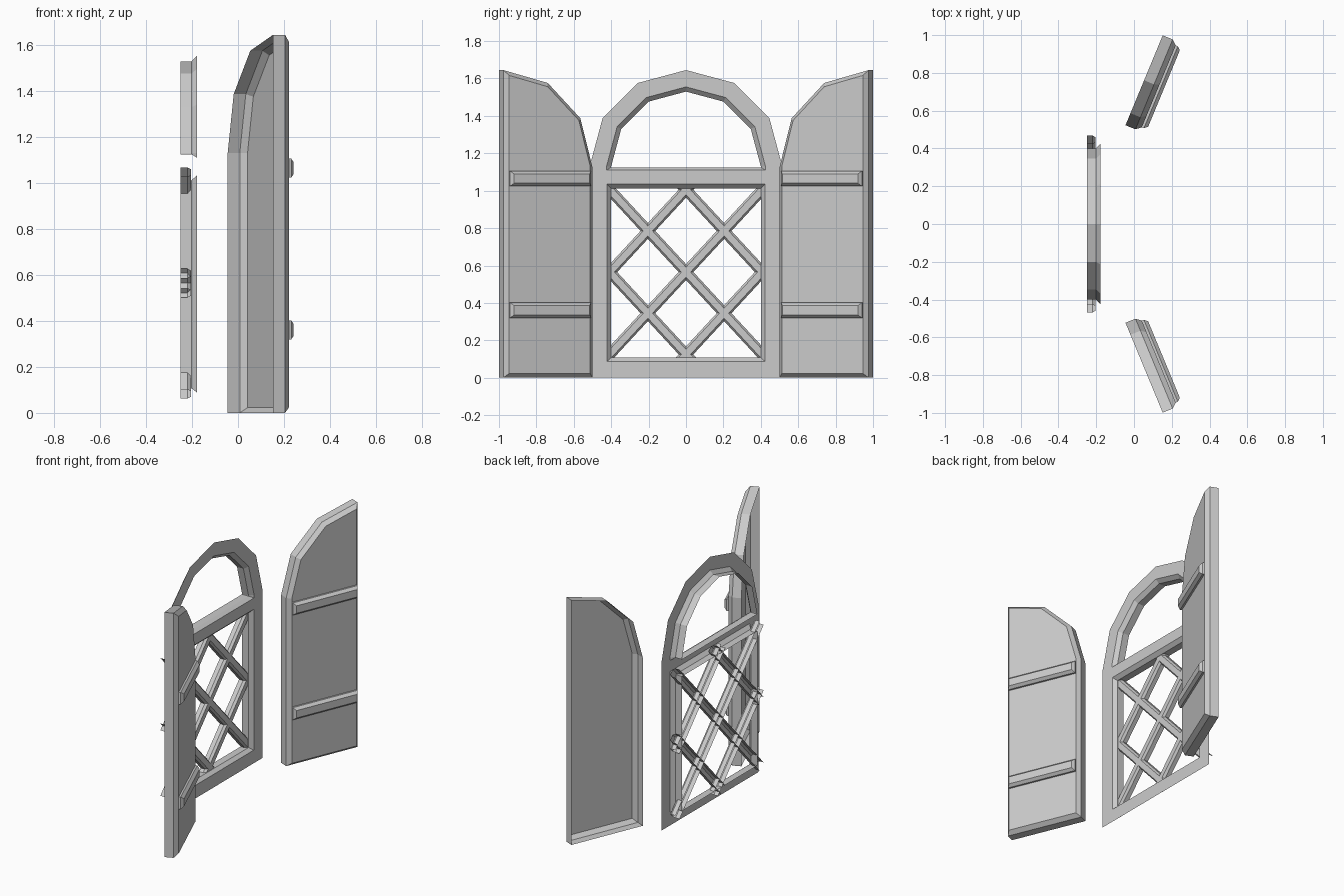
import bpy, bmesh
from math import sin, cos, radians

if "Cube" in bpy.data.objects:
    bpy.data.objects.remove(bpy.data.objects["Cube"])

SPRING = 1.13      # height where the arch begins
R = 0.515          # outer arch radius, also the shutter width


def finish(name, bm):
    """Make normals consistent, with the main visible face towards +x."""
    bmesh.ops.recalc_face_normals(bm, faces=bm.faces)
    bm.normal_update()
    front = max(bm.faces, key=lambda f: abs(f.normal.x) * f.calc_area())
    if front.normal.x < 0:
        bmesh.ops.reverse_faces(bm, faces=bm.faces)
    me = bpy.data.meshes.new(name)
    bm.to_mesh(me)
    bm.free()
    ob = bpy.data.objects.new(name, me)
    bpy.context.collection.objects.link(ob)


def skin(bm, loops, cap=False):
    """Join closed loops of points with quads; optionally close the last."""
    rings = [[bm.verts.new(p) for p in loop] for loop in loops]
    n = len(rings[0])
    for a, b in zip(rings, rings[1:]):
        for i in range(n):
            j = (i + 1) % n
            bm.faces.new((a[i], a[j], b[j], b[i]))
    if cap:
        bm.faces.new(rings[-1])
    return rings


def arch(r, bottom):
    """Arched outline in y, z."""
    arc = [(-r * cos(radians(a)), SPRING + r * sin(radians(a))) for a in range(0, 181, 30)]
    return [(-r, bottom)] + arc + [(r, bottom)]


def rect(y, z0, z1):
    return [(-y, z0), (-y, z1), (y, z1), (y, z0)]


def at(x, pts):
    return [(x, y, z) for y, z in pts]


# Window frame: flat plate with two openings that have bevelled reveals
FX, BX, WX = -0.178, -0.202, -0.25
bm = bmesh.new()
edges = []
outer = [bm.verts.new(p) for p in at(FX, arch(R, 0))]
rims = [outer]
for big, small in ((arch(0.425, 1.11), arch(0.40, 1.125)),
                   (rect(0.422, 0.088, 1.035), rect(0.40, 0.107, 1.012))):
    rims.append(skin(bm, [at(FX, big), at(BX, small), at(WX, small)])[0])
for ring in rims:
    for a, b in zip(ring, ring[1:] + ring[:1]):
        edges.append(bm.edges.get((a, b)) or bm.edges.new((a, b)))
bmesh.ops.triangle_fill(bm, use_beauty=True, use_dissolve=False, edges=edges, normal=(1, 0, 0))
finish("window_frame", bm)


# Lattice: crossing bars with chamfered fronts and open backs
def lattice_bar(name, p, q):
    dy, dz = q[0] - p[0], q[1] - p[1]
    length = (dy * dy + dz * dz) ** 0.5
    ny, nz = -dz / length, dy / length
    profile = [(-0.029, -0.25), (-0.029, -0.22), (-0.018, -0.205),
               (0.018, -0.205), (0.029, -0.22), (0.029, -0.25)]
    bm = bmesh.new()
    a, b = [[bm.verts.new((x, e[0] + ny * w, e[1] + nz * w)) for w, x in profile] for e in (p, q)]
    for i in range(len(profile) - 1):
        bm.faces.new((a[i], a[i + 1], b[i + 1], b[i]))
    finish(name, bm)


MID, SLOPE, END = 0.565, 1.08, 0.447
for s in (-1, 1):
    for shift, y0, y1 in ((0, -END, END), (0.44, -END, 0.04), (-0.44, -0.04, END)):
        lattice_bar("lattice_bar", (s * y0, MID + shift + SLOPE * y0),
                    (s * y1, MID + shift + SLOPE * y1))

# Shutters: open-backed half-arch panels swung outwards, each with two cleats
T = radians(22.5)
WALL, RISE, INSET = 0.057, 0.027, 0.023


def half_arch(b):
    r = R - b
    pts = [(b, b)] + [(R - r * cos(radians(a)), SPRING + r * sin(radians(a))) for a in (0, 30, 60)]
    return pts + [(R - b, SPRING + r - b * 0.25), (R - b, b)]


def box(u0, u1, z0, z1, b):
    return [(u0 + b, z0 + b), (u0 + b, z1 - b), (u1 - b, z1 - b), (u1 - b, z0 + b)]


for side, s in (("left", -1), ("right", 1)):
    def place(pts, n):
        return [(-0.045 + u * sin(T) + n * cos(T),
                 s * (0.523 + u * cos(T) - n * sin(T)), z) for u, z in pts]

    bm = bmesh.new()
    skin(bm, [place(half_arch(0), 0), place(half_arch(0), WALL),
              place(half_arch(INSET), WALL + RISE)], cap=True)
    finish(side + "_shutter", bm)

    face = WALL + RISE
    for z0 in (0.32, 1.024):
        def ring(b):
            return box(INSET, R - INSET, z0, z0 + 0.082, b)
        bm = bmesh.new()
        skin(bm, [place(ring(0), face), place(ring(0), face + 0.012),
                  place(ring(0.016), face + 0.03)], cap=True)
        finish(side + "_shutter_cleat", bm)
